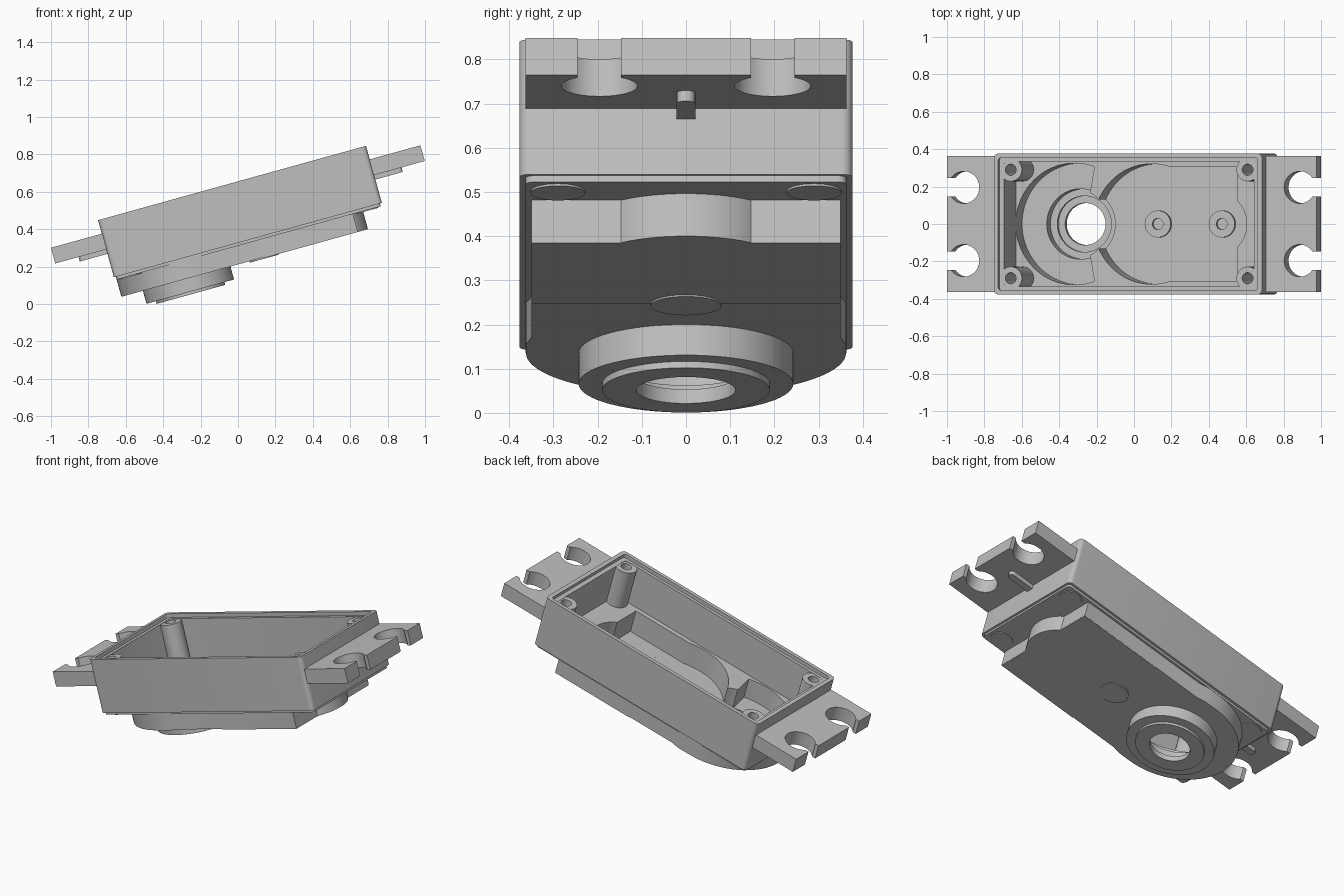
import bpy, bmesh
from math import radians, sin, cos, asin, degrees
from mathutils import Matrix

cube = bpy.data.objects.get("Cube")
if cube:
    bpy.data.objects.remove(cube, do_unlink=True)

grey = bpy.data.materials.new("light_grey_plastic")
grey.use_nodes = True
grey.diffuse_color = (0.52, 0.52, 0.52, 1)
grey.node_tree.nodes["Principled BSDF"].inputs["Base Color"].default_value = grey.diffuse_color

MID = 0.141      # lengthwise centre of the case
SHAFT = -0.229   # output shaft position
AXLE_A, AXLE_B = 0.2, 0.555
TILT = Matrix.Translation((0.002, 0, -0.005)) @ Matrix.Rotation(radians(-15.5), 4, 'Y')


def arc(cx, cy, r, a0=0, a1=360, n=64):
    """Points on an arc; a full circle drops its repeated end point."""
    count = n if abs(a1 - a0) == 360 else n + 1
    return [(cx + r * cos(radians(a0 + (a1 - a0) * i / n)),
             cy + r * sin(radians(a0 + (a1 - a0) * i / n))) for i in range(count)]


def rect(x0, x1, hy, r=0.0):
    """Rectangle symmetric in y, with optional rounded corners."""
    if not r:
        return [(x0, -hy), (x1, -hy), (x1, hy), (x0, hy)]
    pts = []
    for cx, cy, a in ((x1 - r, hy - r, 0), (x0 + r, hy - r, 90),
                      (x0 + r, r - hy, 180), (x1 - r, r - hy, 270)):
        pts += arc(cx, cy, r, a, a + 90, 6)
    return pts


def prism(name, profile, z0, z1):
    """Extrude a flat profile between two heights."""
    bm = bmesh.new()
    face = bm.faces.new([bm.verts.new((x, y, z0)) for x, y in profile])
    ext = bmesh.ops.extrude_face_region(bm, geom=[face])
    for v in ext["geom"]:
        if isinstance(v, bmesh.types.BMVert):
            v.co.z = z1
    bmesh.ops.recalc_face_normals(bm, faces=bm.faces[:])
    mesh = bpy.data.meshes.new(name)
    bm.to_mesh(mesh)
    bm.free()
    mesh.materials.append(grey)
    obj = bpy.data.objects.new(name, mesh)
    bpy.context.collection.objects.link(obj)
    return obj


def combine(target, operation, profile, z0, z1):
    """Add or cut one prism, then discard the helper."""
    tool = prism("tool", profile, z0, z1)
    mod = target.modifiers.new("shape", 'BOOLEAN')
    mod.operation, mod.object, mod.solver = operation, tool, 'EXACT'
    bpy.context.view_layer.objects.active = target
    bpy.ops.object.modifier_apply(modifier=mod.name)
    bpy.data.objects.remove(tool, do_unlink=True)


parts = []

# Case: tall upper box, thin rim, rounded gear cover, shaft collar
case = prism("gear_case", rect(-0.602, 0.885, 0.377, 0.025), 0.32, 0.637)
parts.append(case)
cover = arc(SHAFT, 0, 0.362, 90, 270, 48) + [(-0.15, -0.362), (-0.1, -0.35), (0.72, -0.35),
                                             (0.72, 0.35), (-0.1, 0.35), (-0.15, 0.362)]
for profile, z0, z1 in (
        (rect(-0.59, 0.874, 0.363, 0.02), 0.305, 0.34),
        (cover, 0.209, 0.345),
        (rect(AXLE_A, 0.7195, 0.3495), 0.205, 0.25),
        (arc(AXLE_B, 0, 0.221), 0.2052, 0.335),
        (arc(AXLE_A, 0, 0.08, n=32), 0.201, 0.25),
        (arc(SHAFT, 0, 0.243), 0.137, 0.33),
        (arc(SHAFT, 0, 0.19), 0.122, 0.32)):
    combine(case, 'UNION', profile, z0, z1)

# Hollow: lid step, main cavity, gear recesses, shaft hole
crescent = arc(SHAFT, 0, 0.325, 70, 290, 48) + [(-0.14, -0.18), (-0.14, 0.18)]
for profile, z0, z1 in (
        (rect(MID - 0.72, MID + 0.72, 0.354, 0.015), 0.615, 0.7),
        (rect(MID - 0.694, MID + 0.694, 0.335, 0.02), 0.375, 0.69),
        (crescent, 0.25, 0.5),
        (arc(AXLE_A, 0, 0.322), 0.235, 0.51),
        (rect(AXLE_A, 0.675, 0.305), 0.2352, 0.52),
        (arc(AXLE_B, 0, 0.172), 0.2354, 0.53),
        (arc(SHAFT, 0, 0.188), 0.175, 0.54),
        (arc(SHAFT, 0, 0.15), 0.155, 0.55),
        (arc(SHAFT, 0, 0.112), 0.05, 0.56)):
    combine(case, 'DIFFERENCE', profile, z0, z1)

# Hollow screw posts in the four corners
for end, label in ((-1, "right"), (1, "left")):
    for side, place in ((-1, "front"), (1, "back")):
        x, y = MID + end * 0.657, side * 0.29
        post = prism(f"{label}_{place}_screw_post", arc(x, y, 0.062, n=32), 0.3, 0.613)
        combine(post, 'DIFFERENCE', arc(x, y, 0.03, n=24), 0.4, 0.7)
        parts.append(post)

# Axle sockets on the gear floor
for x, label in ((AXLE_A, "middle"), (AXLE_B, "end")):
    socket = prism(label + "_axle_socket", arc(x, 0, 0.072, n=32), 0.22, 0.255)
    combine(socket, 'DIFFERENCE', arc(x, 0, 0.03, n=24), 0.225, 0.4)
    parts.append(socket)

# Mounting tabs with open screw slots, and a rib below each
HOLE, SLOT = 0.086, 0.049
gap = degrees(asin(SLOT / HOLE))
tab = [(0.735, -0.363), (1.025, -0.363)]
for y in (-0.196, 0.196):
    tab += [(1.025, y - SLOT)] + arc(0.932, y, HOLE, 360 - gap, gap, 40) + [(1.025, y + SLOT)]
tab += [(1.025, 0.363), (0.735, 0.363)]
rib = [(0.735, -0.021)] + arc(0.875, 0, 0.021, -90, 90, 12) + [(0.735, 0.021)]
for end, label in ((-1, "right"), (1, "left")):
    place = lambda pts: [(MID + end * x, y) for x, y in pts]
    parts.append(prism(label + "_mounting_tab", place(tab), 0.475, 0.562))
    parts.append(prism(label + "_tab_rib", place(rib), 0.45, 0.478))

# Tilt the whole assembly and smooth the round surfaces
bpy.ops.object.select_all(action='DESELECT')
for part in parts:
    part.data.transform(TILT)
    part.select_set(True)
bpy.context.view_layer.objects.active = case
bpy.ops.object.shade_smooth_by_angle(angle=radians(30))
